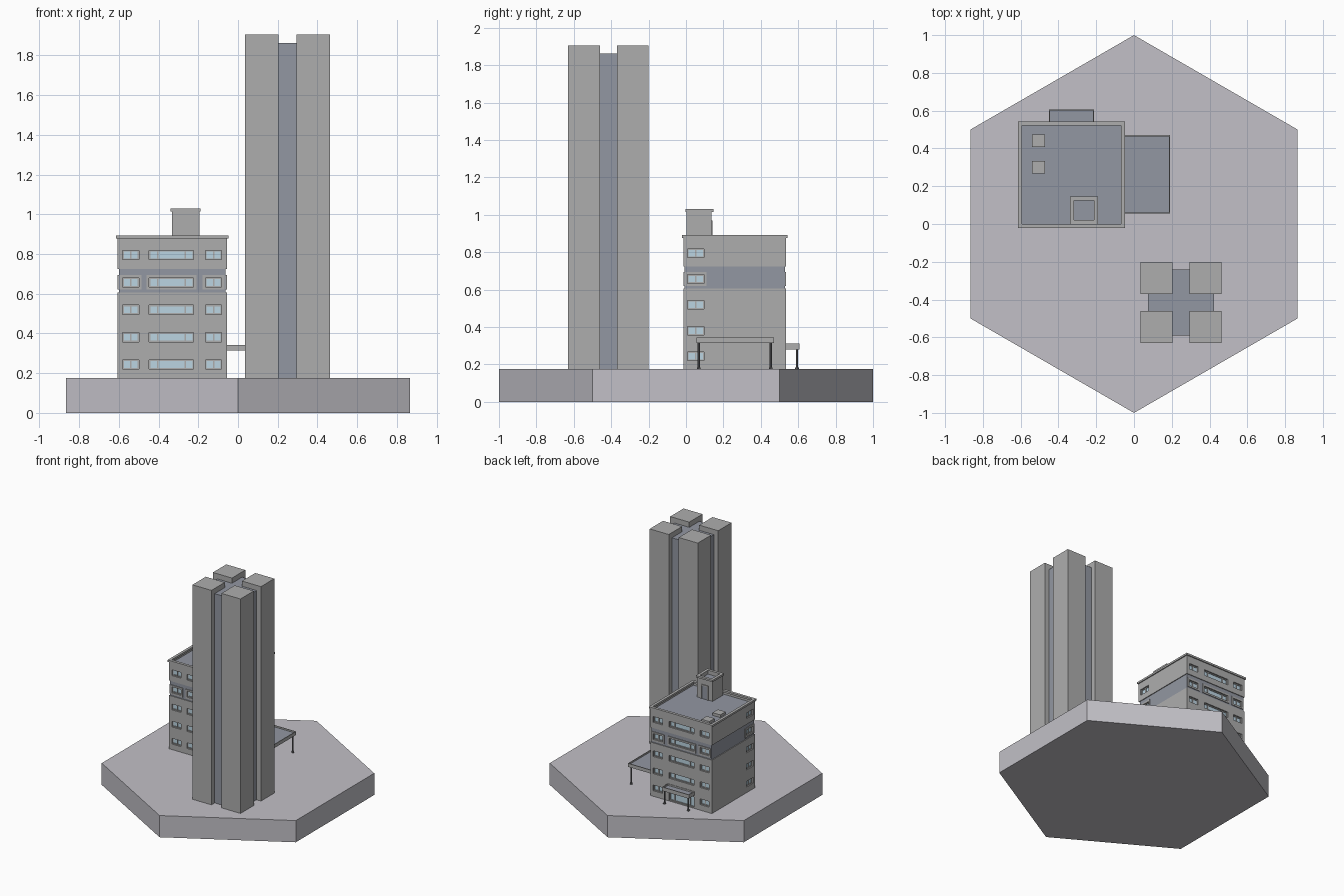
import bpy, bmesh, math
from mathutils import Vector

if "Cube" in bpy.data.objects:
    bpy.data.objects.remove(bpy.data.objects["Cube"])


def material(name, rgb):
    m = bpy.data.materials.new(name)
    m.diffuse_color = (*rgb, 1)
    m.use_nodes = True
    m.node_tree.nodes["Principled BSDF"].inputs["Base Color"].default_value = m.diffuse_color
    return m


GLASS = material("glass", (0.50, 0.66, 0.76))
SLATE = material("slate", (0.29, 0.31, 0.36))
PAVING = material("paving", (0.54, 0.53, 0.57))
DARK = material("dark_frame", (0.16, 0.16, 0.17))
WALL = material("wall", (0.42, 0.42, 0.42))


def finish(name, bm, *mats):
    bmesh.ops.recalc_face_normals(bm, faces=bm.faces[:])
    me = bpy.data.meshes.new(name)
    bm.to_mesh(me)
    bm.free()
    for m in mats:
        me.materials.append(m)
    ob = bpy.data.objects.new(name, me)
    bpy.context.collection.objects.link(ob)
    return ob


def add_box(bm, x0, x1, y0, y1, z0, z1):
    vs = bmesh.ops.create_cube(bm, size=1)["verts"]
    lo = Vector((x0, y0, z0))
    size = Vector((x1 - x0, y1 - y0, z1 - z0))
    for v in vs:
        v.co = lo + (v.co + Vector((0.5, 0.5, 0.5))) * size


def boxes(name, items, *mats):
    bm = bmesh.new()
    for b in items:
        add_box(bm, *b)
    return finish(name, bm, *mats)


def sink_top(bm, rim, depth):
    top = max(bm.faces, key=lambda f: f.calc_center_median().z)
    bmesh.ops.inset_region(bm, faces=[top], thickness=rim)
    # second inset gives the vertical inner wall
    bmesh.ops.inset_region(bm, faces=[top], thickness=0.0001)
    for v in top.verts:
        v.co.z -= depth
    top.material_index = 1


def tray(name, b, rim, depth):
    bm = bmesh.new()
    add_box(bm, *b)
    sink_top(bm, rim, depth)
    return finish(name, bm, WALL, SLATE)


def ring(name, x0, x1, y0, y1, z0, z1, w):
    return boxes(name, [(x0, x1, y0, y0 + w, z0, z1), (x0, x1, y1 - w, y1, z0, z1),
                        (x0, x0 + w, y0 + w, y1 - w, z0, z1),
                        (x1 - w, x1, y0 + w, y1 - w, z0, z1)], WALL)


# hexagonal plinth
bm = bmesh.new()
bmesh.ops.create_cone(bm, cap_ends=True, segments=6, radius1=1, radius2=1, depth=0.175)
corner = max(bm.verts, key=lambda v: v.co.y).co
turn = 0 if abs(corner.x) < 0.01 else math.pi / 6
for v in bm.verts:
    a = math.atan2(v.co.y, v.co.x) + turn
    v.co = Vector((math.cos(a), math.sin(a), v.co.z + 0.0875))
finish("hex_plinth", bm, PAVING)

# tower: four corner shafts around a recessed core
G = 0.175
boxes("tower_shafts", [(x, x + 0.17, y, y + 0.17, G, 1.905)
                       for x in (0.035, 0.294) for y in (-0.631, -0.37)], WALL)
boxes("tower_core", [(0.075, 0.424, -0.59, -0.241, G, 1.863)], SLATE)

# block walls: stacked rectangles with a recessed band, then a sunken roof
X0, X1, Y0, Y1 = -0.606, -0.056, -0.013, 0.535
BAND = 0.006
levels = [(G, 0), (0.606, 0), (0.606, BAND), (0.725, BAND), (0.725, 0), (0.885, 0)]
bm = bmesh.new()
rows = [[bm.verts.new(p) for p in ((X0 + i, Y0 + i, z), (X1 - i, Y0 + i, z),
                                   (X1 - i, Y1 - i, z), (X0 + i, Y1 - i, z))]
        for z, i in levels]
for k in range(5):
    for j in range(4):
        n = (j + 1) % 4
        f = bm.faces.new((rows[k][j], rows[k][n], rows[k + 1][n], rows[k + 1][j]))
        f.material_index = 1 if k == 2 else 0
bm.faces.new(rows[0][::-1])
bm.faces.new(rows[-1])
sink_top(bm, 0.014, 0.03)
walls = finish("block_walls", bm, WALL, SLATE)


# facade coordinates: u along the wall, z up, d outward
def on_face(side, u0, u1, z0, z1, d0, d1):
    if side == "front":
        return (u0, u1, Y0 - d1, Y0 - d0, z0, z1)
    if side == "back":
        return (u0, u1, Y1 + d0, Y1 + d1, z0, z1)
    if side == "right":
        return (X1 + d0, X1 + d1, u0, u1, z0, z1)
    return (X0 - d1, X0 - d0, u0, u1, z0, z1)


# windows: (centre, half width, mullion positions)
wide = [(-0.54, 0.041, (0,)), (-0.335, 0.112, (-0.069, 0.069)), (-0.123, 0.041, (0,))]
narrow = [(0.052, 0.044, (0,))]
facades = {"front": wide, "back": wide, "left": narrow, "right": narrow}
cuts, glass, frames, surrounds = [], [], [], []


def outline(side, u0, u1, z0, z1, t, d0, d1):
    return [on_face(side, u0, u0 + t, z0, z1, d0, d1), on_face(side, u1 - t, u1, z0, z1, d0, d1),
            on_face(side, u0 + t, u1 - t, z0, z0 + t, d0, d1),
            on_face(side, u0 + t, u1 - t, z1 - t, z1, d0, d1)]


for side, columns in facades.items():
    for floor in range(5):
        zc = 0.243 + 0.138 * floor
        for u, h, mullions in columns:
            z0, z1 = zc - 0.023, zc + 0.023
            if side == "back" and floor == 0 and h > 0.1:
                z0 = G + 0.004          # entrance doors
            cuts.append(on_face(side, u - h, u + h, z0, z1, -0.018, 0.02))
            glass.append(on_face(side, u - h, u + h, z0, z1, -0.02, -0.015))
            frames += outline(side, u - h, u + h, z0, z1, 0.006, -0.016, -0.010)
            frames += [on_face(side, u + m - 0.004, u + m + 0.004, z0 + 0.006, z1 - 0.006,
                               -0.016, -0.010) for m in mullions]
            if floor == 3:
                surrounds += outline(side, u - h - 0.014, u + h + 0.014, z0 - 0.014,
                                     z1 + 0.014, 0.014, -0.012, 0)

cutter = boxes("window_cutter", cuts)
cutter.hide_render = True
mod = walls.modifiers.new("openings", "BOOLEAN")
mod.object = cutter
mod.solver = "EXACT"
bpy.context.view_layer.objects.active = walls
bpy.ops.object.modifier_apply(modifier=mod.name)
bpy.data.objects.remove(cutter)
boxes("window_glass", glass, GLASS)
boxes("window_frames", frames, WALL)
boxes("band_window_surrounds", surrounds, WALL)

# roof edge, hatches and stair house
ring("parapet_cap", -0.614, -0.048, -0.021, 0.543, 0.877, 0.892, 0.022)
boxes("roof_hatches", [(-0.54, -0.471, y, y + 0.067, 0.853, 0.877) for y in (0.267, 0.407)], WALL)
tray("stair_house", (-0.333, -0.195, 0.003, 0.137, 0.85, 1.02), 0.016, 0.025)
ring("stair_house_cap", -0.339, -0.19, -0.002, 0.146, 1.015, 1.03, 0.022)
boxes("stair_door_frame", [(-0.297, -0.288, 0.13, 0.143, 0.853, 0.97),
                           (-0.24, -0.231, 0.13, 0.143, 0.853, 0.97),
                           (-0.288, -0.24, 0.13, 0.143, 0.96, 0.97)], WALL)
boxes("stair_door", [(-0.288, -0.24, 0.13, 0.139, 0.853, 0.96)], SLATE)

# canopies on posts
tray("side_canopy", (-0.058, 0.19, 0.055, 0.47, 0.315, 0.343), 0.008, 0.012)
tray("entrance_canopy", (-0.45, -0.211, 0.533, 0.607, 0.281, 0.312), 0.008, 0.012)


def posts(name, points, top):
    bm = bmesh.new()
    for x, y in points:
        for r, z0, z1 in ((0.006, G, top), (0.010, G, G + 0.008)):
            vs = bmesh.ops.create_cone(bm, cap_ends=True, segments=8, radius1=r, radius2=r,
                                       depth=z1 - z0)["verts"]
            bmesh.ops.translate(bm, verts=vs, vec=(x, y, (z0 + z1) / 2))
    finish(name, bm, DARK)


posts("side_canopy_posts", [(0.172, 0.068), (0.172, 0.453)], 0.318)
posts("entrance_canopy_posts", [(-0.437, 0.593), (-0.224, 0.593)], 0.284)
